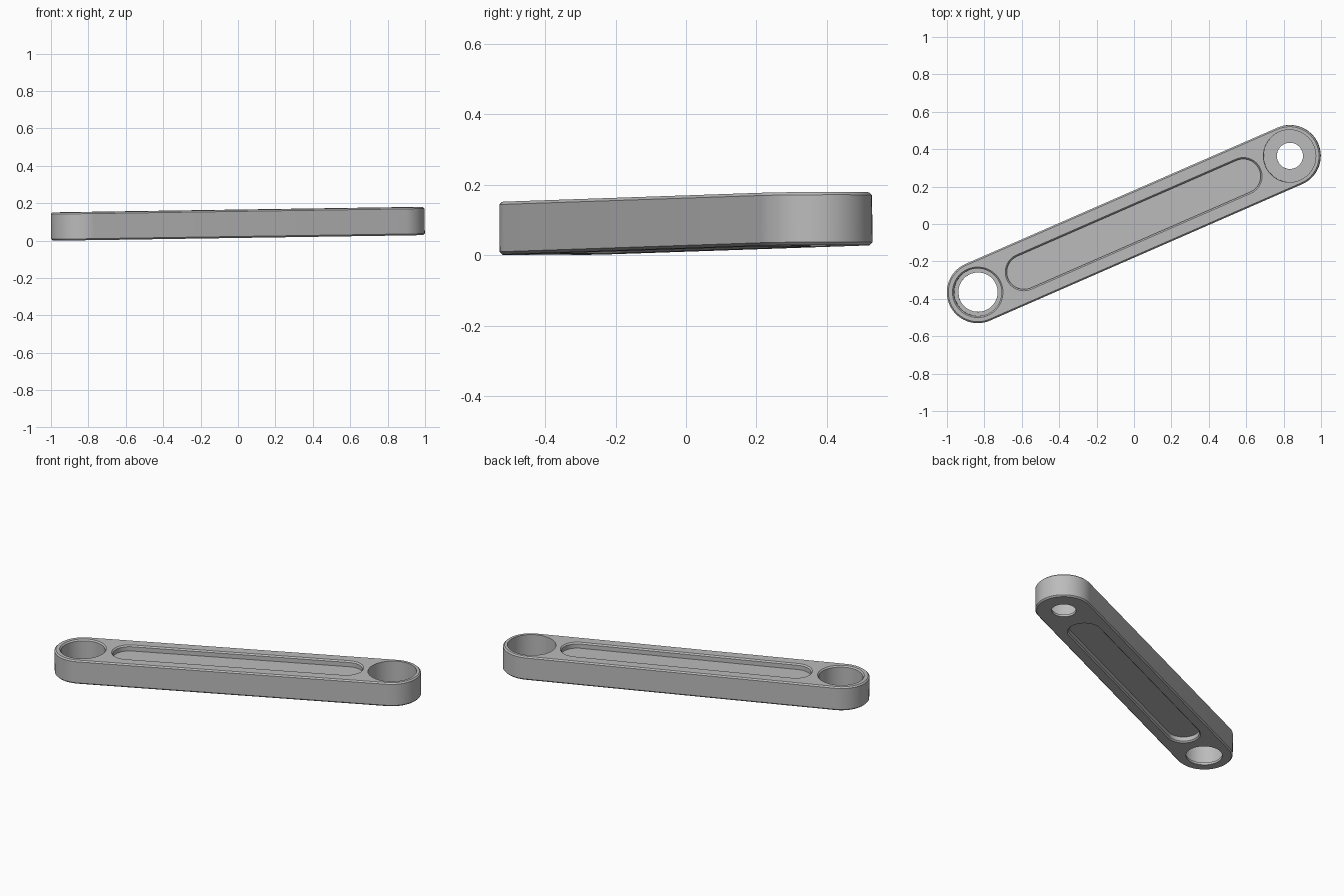
import bpy, bmesh, math

cube = bpy.data.objects.get("Cube")
if cube:
    bpy.data.objects.remove(cube, do_unlink=True)

REACH = 0.91        # pivot distance from the middle
THICK = 0.15
EDGE = 0.008        # chamfer on rims
SLOT_DEPTH = 0.035

metal = bpy.data.materials.new("grey_metal")
metal.use_nodes = True
grey = (0.5, 0.5, 0.5, 1)
metal.diffuse_color = grey
metal.node_tree.nodes["Principled BSDF"].inputs["Base Color"].default_value = grey


def stadium(name, profile, half=0.0, centre=0.0, steps=32):
    """Loft rounded-bar outlines through (radius, z) pairs; half = 0 gives a circle."""
    bm = bmesh.new()
    rings = []
    for radius, z in profile:
        ring = []
        for side in (1, -1):
            for i in range(steps + (1 if half else 0)):
                a = math.pi * (i / steps - 0.5)
                ring.append(bm.verts.new((centre + side * (half + radius * math.cos(a)),
                                          side * radius * math.sin(a), z)))
        rings.append(ring)
    n = len(rings[0])
    for low, high in zip(rings, rings[1:]):
        for i in range(n):
            j = (i + 1) % n
            bm.faces.new((low[i], low[j], high[j], high[i]))
    bm.faces.new(rings[0][::-1])
    bm.faces.new(rings[-1])
    bmesh.ops.recalc_face_normals(bm, faces=bm.faces)
    mesh = bpy.data.meshes.new(name)
    bm.to_mesh(mesh)
    bm.free()
    mesh.materials.append(metal)
    obj = bpy.data.objects.new(name, mesh)
    bpy.context.collection.objects.link(obj)
    return obj


# Bar with chamfered rims
arm = stadium("link_arm", [(0.165 - EDGE, 0), (0.165, EDGE),
                           (0.165, THICK - EDGE), (0.165 - EDGE, THICK)], REACH)

# Stepped bores at both ends
large_bore = stadium("large_bore_cutter",
                     [(0.105, -0.1), (0.105, 0.015), (0.127, 0.015),
                      (0.127, THICK - EDGE), (0.135 + EDGE, THICK + EDGE)], centre=-REACH)
small_bore = stadium("small_bore_cutter",
                     [(0.07, -0.1), (0.07, 0.015), (0.14, 0.015), (0.14, 0.3)], centre=REACH)

# Chamfered long recesses on the top and the underside
cutters = [large_bore, small_bore]
for name, face, out in (("top", THICK, 1), ("under", 0, -1)):
    cutters.append(stadium(name + "_recess_cutter",
                           [(0.092, face - out * SLOT_DEPTH), (0.092, face - out * EDGE),
                            (0.1 + EDGE, face + out * EDGE)], 0.64))

bpy.ops.object.select_all(action='DESELECT')
arm.select_set(True)
bpy.context.view_layer.objects.active = arm
for cutter in cutters:
    cutter.hide_render = True
    mod = arm.modifiers.new(cutter.name, 'BOOLEAN')
    mod.operation = 'DIFFERENCE'
    mod.solver = 'EXACT'
    mod.object = cutter
    bpy.ops.object.modifier_apply(modifier=mod.name)
    bpy.data.objects.remove(cutter, do_unlink=True)

bpy.ops.object.shade_smooth_by_angle(angle=math.radians(30))

# Turn the arm and raise its far end slightly
arm.rotation_euler = (0, -0.0138, math.radians(23.6))
arm.location.z = 0.0148
